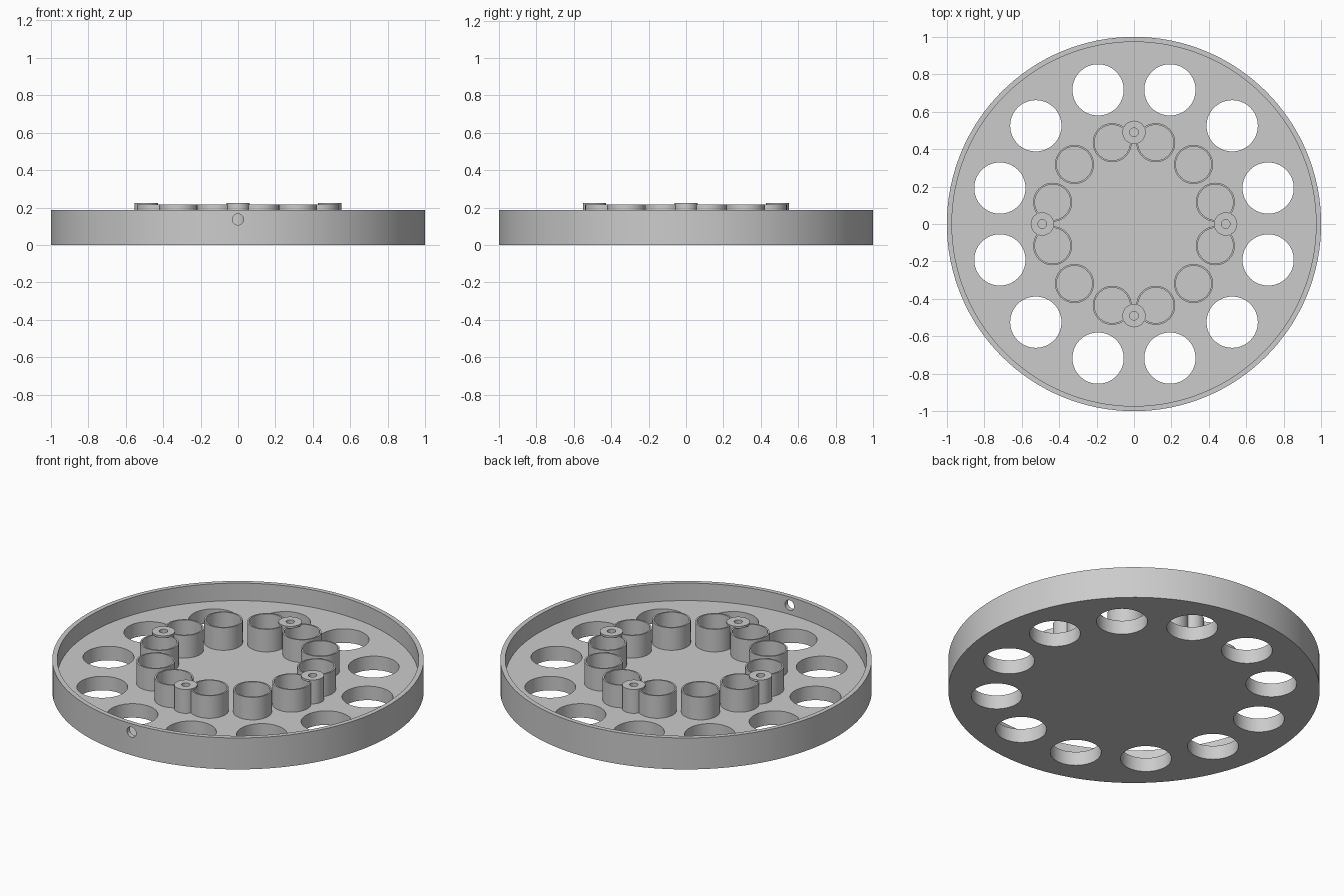
import bpy, bmesh, math
from mathutils import Matrix

if "Cube" in bpy.data.objects:
    bpy.data.objects.remove(bpy.data.objects["Cube"])

FLOOR, RIM, TUBE_TOP, POST_TOP = 0.083, 0.187, 0.217, 0.225
BURY = 0.06                       # tubes and posts start inside the floor

grey = bpy.data.materials.new("light_grey")
grey.diffuse_color = (0.6, 0.6, 0.6, 1)
grey.use_nodes = True
grey.node_tree.nodes["Principled BSDF"].inputs["Base Color"].default_value = grey.diffuse_color


def polar(radius, degrees):
    a = math.radians(degrees)
    return radius * math.cos(a), radius * math.sin(a)


def make_object(name, bm):
    bmesh.ops.recalc_face_normals(bm, faces=bm.faces)
    mesh = bpy.data.meshes.new(name)
    bm.to_mesh(mesh)
    bm.free()
    mesh.materials.append(grey)
    obj = bpy.data.objects.new(name, mesh)
    bpy.context.collection.objects.link(obj)
    return obj


def lathe(bm, profile, centre, segments):
    """Revolve a closed (radius, z) profile around a vertical axis."""
    rings = []
    for r, z in profile:
        if r == 0:
            rings.append([bm.verts.new((*centre, z))] * segments)
        else:
            ring = []
            for i in range(segments):
                x, y = polar(r, 360 * i / segments)
                ring.append(bm.verts.new((centre[0] + x, centre[1] + y, z)))
            rings.append(ring)
    for k, a in enumerate(rings):
        b = rings[(k + 1) % len(rings)]
        for i in range(segments):
            j = (i + 1) % segments
            corners = list(dict.fromkeys((a[i], a[j], b[j], b[i])))
            if len(corners) > 2:
                bm.faces.new(corners)


def rods(name, places, radius, z0, z1, segments=48):
    """One object holding several solid upright cylinders."""
    bm = bmesh.new()
    for x, y in places:
        bmesh.ops.create_cone(bm, cap_ends=True, segments=segments,
                              radius1=radius, radius2=radius, depth=z1 - z0,
                              matrix=Matrix.Translation((x, y, (z0 + z1) / 2)))
    return make_object(name, bm)


def cut(obj, cutter):
    mod = obj.modifiers.new("cut", 'BOOLEAN')
    mod.operation, mod.solver, mod.object = 'DIFFERENCE', 'EXACT', cutter
    bpy.context.view_layer.objects.active = obj
    bpy.ops.object.modifier_apply(modifier=mod.name)
    bpy.data.objects.remove(cutter)


angles12 = [15 + 30 * i for i in range(12)]
tube_places = [polar(0.45, a) for a in angles12]
post_places = [polar(0.49, a) for a in (0, 90, 180, 270)]

# Round tray with a thin raised rim
bm = bmesh.new()
lathe(bm, [(0, 0), (1, 0), (1, RIM), (0.973, RIM), (0.973, FLOOR), (0, FLOOR)],
      (0, 0), 128)
tray = make_object("tray", bm)

# Ring of large openings through the floor
cut(tray, rods("opening_cutter", [polar(0.742, a) for a in angles12],
               0.137, -0.1, 0.15, 64))

# Small hole through the front of the rim
bm = bmesh.new()
bmesh.ops.create_cone(bm, cap_ends=True, segments=32, radius1=0.03, radius2=0.03,
                      depth=0.2, matrix=Matrix.Translation((0, -0.98, 0.137))
                      @ Matrix.Rotation(math.pi / 2, 4, 'X'))
cut(tray, make_object("rim_hole_cutter", bm))

# Thin-walled tubes
bm = bmesh.new()
for place in tube_places:
    lathe(bm, [(0.095, BURY), (0.104, BURY), (0.104, TUBE_TOP), (0.095, TUBE_TOP)],
          place, 48)
tubes = make_object("tubes", bm)

# Screw posts, trimmed where they would enter the tube bores
bm = bmesh.new()
for place in post_places:
    lathe(bm, [(0.023, BURY), (0.062, BURY), (0.062, POST_TOP), (0.023, POST_TOP)],
          place, 40)
posts = make_object("screw_posts", bm)
cut(posts, rods("bore_cutter", tube_places, 0.0955, 0.0, 0.213))

# Smooth round walls, sharp edges
for obj in (tray, tubes, posts):
    bpy.ops.object.select_all(action='DESELECT')
    obj.select_set(True)
    bpy.context.view_layer.objects.active = obj
    bpy.ops.object.shade_smooth_by_angle(angle=math.radians(30))
